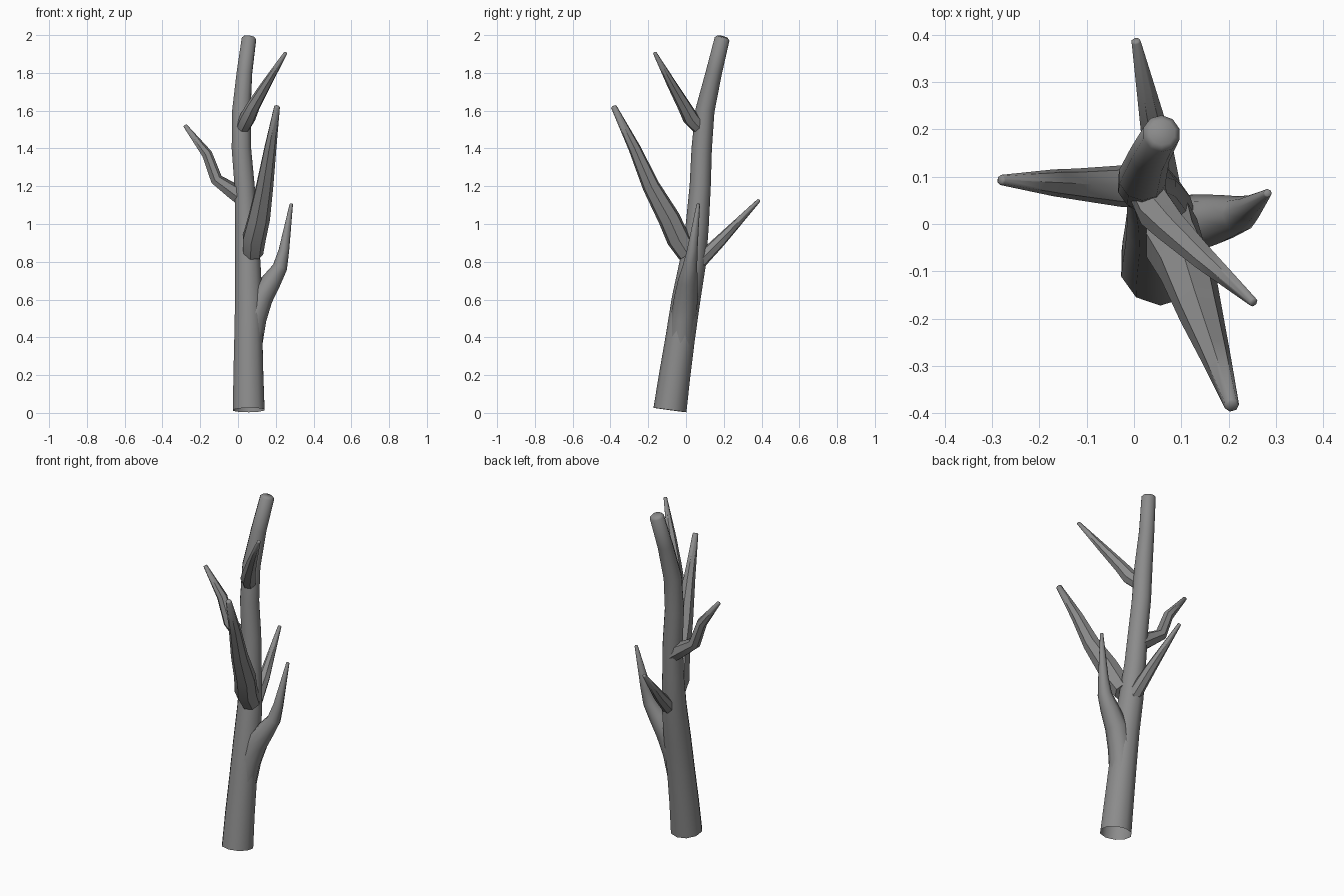
import bpy, bmesh, math
from mathutils import Vector

if "Cube" in bpy.data.objects:
    bpy.data.objects.remove(bpy.data.objects["Cube"])

bark = bpy.data.materials.new("grey bark")
bark.use_nodes = True
GREY = (0.26, 0.26, 0.26, 1)
bark.diffuse_color = GREY
bark.node_tree.nodes["Principled BSDF"].inputs["Base Color"].default_value = GREY


def limb(name, path, sides=8, turn=0.0, open_base=False):
    """Tapered tube through (x, y, z, radius) points with a softly rounded tip."""
    pts = [Vector(p[:3]) for p in path]
    radii = [p[3] for p in path]
    # Rounded tip
    end = (pts[-1] - pts[-2]).normalized()
    pts.append(pts[-1] + end * radii[-1] * 0.3)
    radii.append(radii[-1] * 0.7)

    bm = bmesh.new()
    rings = []
    for i, (p, r) in enumerate(zip(pts, radii)):
        d = (pts[min(i + 1, len(pts) - 1)] - pts[max(i - 1, 0)]).normalized()
        side = Vector((1, 0, 0))
        if i:
            side = last_side
        side = (side - d * side.dot(d)).normalized()
        last_side = side
        up = d.cross(side)
        ring = []
        for k in range(sides):
            a = turn + math.tau * k / sides
            ring.append(bm.verts.new(p + r * (side * math.cos(a) + up * math.sin(a))))
        rings.append(ring)
    for lo, hi in zip(rings, rings[1:]):
        for k in range(sides):
            n = (k + 1) % sides
            bm.faces.new((lo[k], lo[n], hi[n], hi[k]))
    bm.faces.new(rings[-1])
    if not open_base:
        bm.faces.new(rings[0][::-1])

    mesh = bpy.data.meshes.new(name)
    bm.to_mesh(mesh)
    bm.free()
    obj = bpy.data.objects.new(name, mesh)
    bpy.context.collection.objects.link(obj)
    mesh.materials.append(bark)
    bpy.ops.object.select_all(action="DESELECT")
    obj.select_set(True)
    bpy.context.view_layer.objects.active = obj
    bpy.ops.object.shade_smooth_by_angle(angle=math.radians(50))
    return obj


# Leaning trunk, hollow at the foot
limb("trunk", [
    (0.057, -0.085, 0.015, 0.088), (0.055, -0.06, 0.2, 0.083),
    (0.055, -0.03, 0.4, 0.078), (0.057, 0.0, 0.6, 0.076),
    (0.052, 0.037, 0.8, 0.07), (0.043, 0.06, 1.0, 0.061),
    (0.035, 0.075, 1.2, 0.056), (0.018, 0.083, 1.4, 0.054),
    (0.018, 0.1, 1.6, 0.051), (0.034, 0.147, 1.8, 0.043),
    (0.058, 0.191, 1.98, 0.04)], sides=10, turn=0.3, open_base=True)

# Left fork, flaring out of the trunk
limb("left_fork", [
    (0.06, -0.03, 0.36, 0.068), (0.085, -0.015, 0.5, 0.066),
    (0.122, 0.0, 0.61, 0.063), (0.178, 0.01, 0.7, 0.052),
    (0.222, 0.02, 0.77, 0.039), (0.243, 0.033, 0.86, 0.028),
    (0.282, 0.065, 1.105, 0.009)])

# Large front branch
limb("front_branch", [
    (0.078, 0.01, 0.84, 0.055), (0.083, -0.04, 0.92, 0.064),
    (0.11, -0.09, 1.03, 0.06), (0.14, -0.185, 1.2, 0.047),
    (0.17, -0.272, 1.4, 0.033), (0.206, -0.382, 1.62, 0.016)], sides=7)

# Thin back branch
limb("back_branch", [
    (0.06, 0.07, 0.8, 0.04), (0.046, 0.18, 0.91, 0.032),
    (0.004, 0.386, 1.125, 0.01)], sides=7)

# Crooked right branch
limb("right_branch", [
    (0.03, 0.08, 1.13, 0.045), (-0.02, 0.08, 1.168, 0.045),
    (-0.115, 0.084, 1.235, 0.034), (-0.165, 0.087, 1.37, 0.029),
    (-0.28, 0.093, 1.52, 0.011)], sides=7)

# Upper front branch
limb("upper_branch", [
    (0.025, 0.07, 1.51, 0.038), (0.05, 0.025, 1.56, 0.043),
    (0.082, -0.01, 1.625, 0.036), (0.15, -0.075, 1.74, 0.026),
    (0.252, -0.165, 1.905, 0.01)], sides=7)
